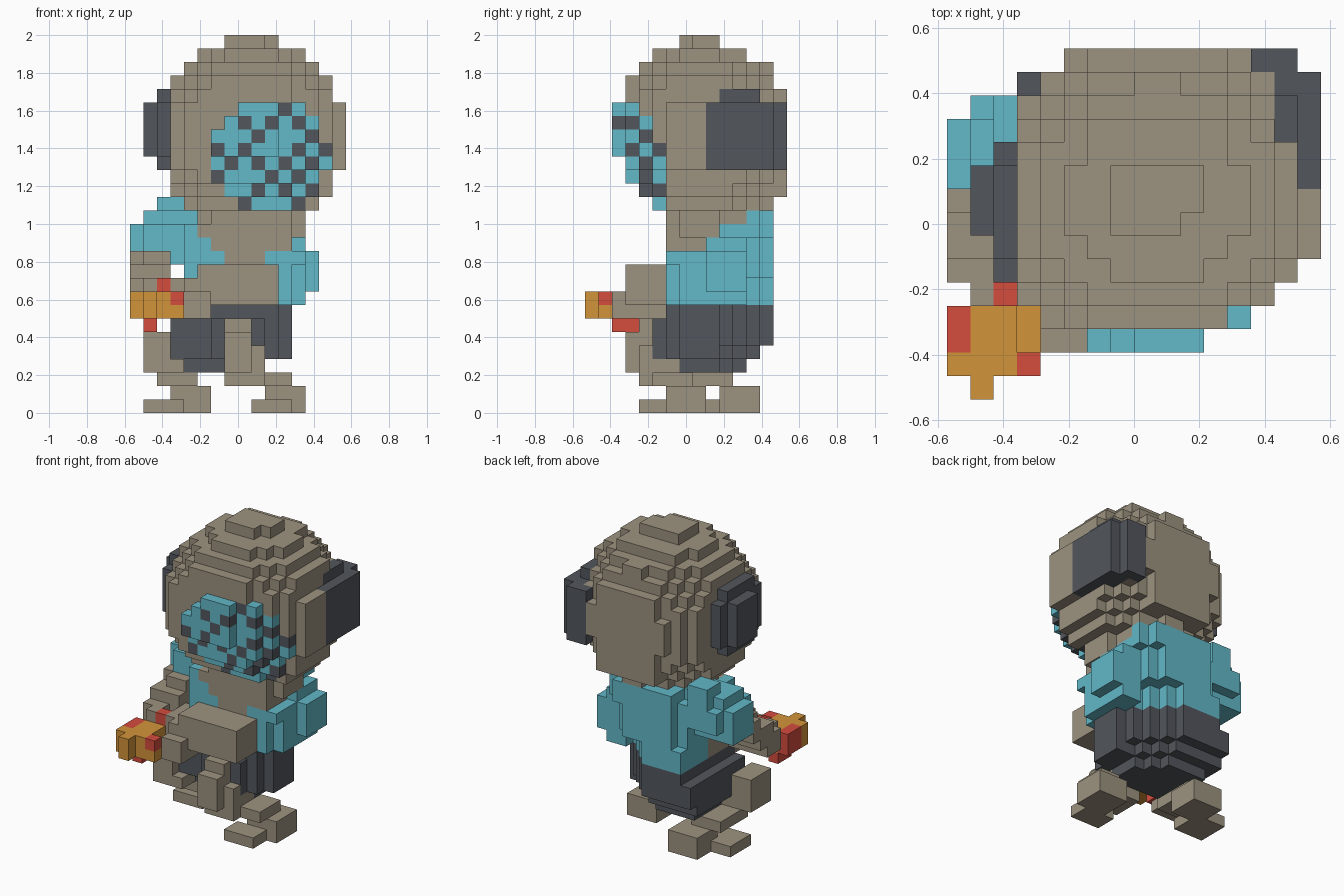
import bpy
import bmesh

default = bpy.data.objects.get("Cube")
if default:
    bpy.data.objects.remove(default, do_unlink=True)

UNIT = 2 / 28                     # block size
HALF_X, HALF_Y = 16 / 2, 15 / 2   # half the grid size in blocks


def make_material(name, rgb):
    mat = bpy.data.materials.new(name)
    mat.use_nodes = True
    color = (*rgb, 1)
    mat.diffuse_color = color
    mat.node_tree.nodes["Principled BSDF"].inputs["Base Color"].default_value = color
    return mat


materials = [
    make_material("tan_fabric", (.335, .29, .215)),
    make_material("teal_cloth", (.122, .48, .58)),
    make_material("dark_grey", (.084, .093, .107)),
    make_material("orange", (.65, .295, .042)),
    make_material("red", (.66, .072, .048)),
]
tan, teal, dark, orange, red = range(len(materials))
blocks = {}                       # cell -> (part name, colour)


def box(part, color, xs, ys, zs, cut=0):
    """Fill an inclusive range of cells, stepping off the left back corner."""
    for i in range(xs[0], xs[-1] + 1):
        for j in range(ys[0], ys[-1] + 1):
            if xs[-1] - i + ys[-1] - j < cut:
                continue
            for k in range(zs[0], zs[-1] + 1):
                blocks[i, j, k] = (part, color)


# Torso: teal garment around the turned back, plain chest in front
box("garment", teal, (4, 12), (8, 13), (8, 9), cut=5)
box("garment", teal, (4, 11), (8, 12), (10, 12), cut=1)
box("garment", teal, (5, 9), (13,), (10, 12))
box("garment", teal, (5, 11), (10, 13), (13,), cut=1)
box("garment", teal, (5, 11), (12, 13), (14,), cut=1)
box("garment", teal, (12,), (9, 11), (12,))
box("chest", tan, (5, 11), (6, 8), (8, 13))
box("chest", tan, (4,), (6, 9), (8, 9))
box("chest", tan, (12,), (7, 9), (13,))
box("garment", teal, (4, 6), (6, 7), (11,))
box("garment", teal, (4, 5), (6, 8), (12,))
box("garment", teal, (4,), (6, 9), (10, 13))
box("garment", teal, (10, 12), (6, 8), (11,))

# Left arm: teal sleeve, tan forearm crossing the front
box("left_sleeve", teal, (11,), (6, 11), (8, 11))
box("left_sleeve", teal, (12,), (7, 11), (8, 11))
box("left_sleeve", teal, (13,), (9, 11), (9, 11))
box("left_forearm", tan, (4, 10), (3, 5), (8, 9))
box("left_forearm", tan, (5, 10), (3, 5), (10,))
box("left_hand", tan, (4, 5), (2, 5), (7, 8))

# Right arm: raised teal sleeve, forearm reaching forward and down
box("right_sleeve", teal, (0, 3), (9, 11), (11, 13))
box("right_sleeve", teal, (1, 4), (8, 12), (12, 13))
box("right_sleeve", teal, (1, 4), (9, 11), (14,))
box("right_sleeve", teal, (2, 3), (11, 12), (14, 15))
box("right_sleeve", teal, (3,), (8,), (11,))
box("right_forearm", tan, (0, 2), (8,), (10, 11))
box("right_forearm", tan, (1, 2), (7,), (11,))
box("right_forearm", tan, (0, 2), (6, 7), (9, 10))
box("right_forearm", tan, (0, 1), (5, 6), (9,))
box("right_forearm", tan, (0, 2), (5, 6), (8,))
box("right_forearm", tan, (1, 3), (4, 6), (8,))
box("right_forearm", tan, (1, 2), (4,), (9,))
box("right_forearm", tan, (3,), (4, 6), (9,))

# Held tool in orange and red
box("tool", orange, (0, 2), (1, 3), (7, 8))
box("tool", orange, (3,), (1, 3), (7,))
box("tool", orange, (1,), (0,), (7, 8))
box("tool_grip", red, (0,), (2, 3), (7, 8))
box("tool_grip", red, (3,), (1,), (8,))
box("tool_grip", red, (2,), (4,), (9,))
box("tool_grip", red, (1,), (2, 3), (6,))

# Trousers, turned like the torso and narrowing downwards
box("trousers", dark, (4, 10), (6, 13), (7,), cut=3)
box("trousers", dark, (3, 10), (6, 13), (5, 6), cut=3)
box("trousers", dark, (3, 10), (6, 12), (4,), cut=3)
box("trousers", dark, (11,), (7, 9), (4, 7))
box("trousers", dark, (6, 9), (5,), (4, 6))
box("trousers", dark, (4, 9), (7, 11), (3,), cut=2)

# Left leg, stepping forward
box("left_leg", tan, (7, 8), (4,), (6,))
box("left_leg", tan, (7, 8), (3, 4), (3, 5))
box("left_leg", tan, (9,), (4,), (4,))
box("left_leg", tan, (7, 9), (4, 6), (2, 3))
box("left_leg", tan, (10, 11), (5, 7), (2,))
box("left_foot", tan, (10, 12), (6, 8), (0, 1))
box("left_foot", tan, (9, 11), (4, 5), (0,))

# Right leg, knee forward and foot trailing behind
box("right_leg", tan, (1, 2), (5, 7), (4, 5))
box("right_leg", tan, (1, 3), (5, 7), (3,))
box("right_leg", tan, (2, 4), (7, 10), (2,))
box("right_foot", tan, (3, 5), (10, 12), (0, 1))
box("right_foot", tan, (1, 3), (8, 10), (0,))

# Head: a ball of blocks with flattened sides and a receding chin
CENTER, RADIUS_SQ = (9, 8.58, 20.5), 51


def in_ball(cell):
    return sum((c + .5 - m) ** 2 for c, m in zip(cell, CENTER)) < RADIUS_SQ


for k in range(14, 27):
    for i in range(3, 15):
        # frontmost row: chin tucks in, left cheek steps back
        front = max(3, 20 - k, i - 9 + (k < 18), 4 if i == 12 else 3)
        for j in range(front, 15):
            if in_ball((i, j, k)) and (i, j, k) not in blocks:
                blocks[i, j, k] = ("head", tan)
box("head", tan, (7, 10), (7, 9), (27,))
del blocks[10, 7, 27]
box("head", tan, (15,), (6, 8), (18, 22))
box("head", tan, (6, 11), (14,), (16,))

# Ear pads
box("right_ear", dark, (2,), (5, 10), (19, 22))
box("right_ear", dark, (2,), (6, 9), (18, 23))
box("right_ear", dark, (1,), (7, 9), (19, 22))
box("left_ear", dark, (15,), (9, 13), (18, 22))
box("left_ear", dark, (14,), (11, 14), (18, 22))
box("left_ear", dark, (13,), (14,), (18, 22))
box("left_ear", dark, (14,), (10, 12), (23,))

# Visor: curved mask with a checker of dark dots
visor_rows = {22: (8, 12), 21: (7, 13), 20: (6, 13), 19: (6, 14),
              18: (6, 14), 17: (6, 13), 16: (7, 13), 15: (8, 12)}
blank = {(9, 22), (10, 19), (11, 20), (7, 20), (8, 17), (7, 16), (10, 15)}
for k, (first, last) in visor_rows.items():
    for i in range(first, last + 1):
        side = 2 if i < 11 else 3 if i < 13 else i - 9
        lower = 2 if k > 18 else 3 if k > 16 else 20 - k
        front = max(side, lower) + (i > 11 and k < 18)
        for j in range(2, front):
            blocks.pop((i, j, k), None)
        dot = (i + k) % 2 == 1 and (i, k) not in blank
        box("visor", dark if dot else teal, (i,), (front, front + 1), (k,))


# Turn each part into a mesh made of its exposed block faces
def build(part):
    bm = bmesh.new()
    corners = {}

    def corner(p):
        if p not in corners:
            corners[p] = bm.verts.new(((p[0] - HALF_X) * UNIT,
                                       (p[1] - HALF_Y) * UNIT, p[2] * UNIT))
        return corners[p]

    for cell, (name, color) in blocks.items():
        if name != part:
            continue
        for axis in range(3):
            u, v = (axis + 1) % 3, (axis + 2) % 3
            for step in (-1, 1):
                beside = list(cell)
                beside[axis] += step
                if tuple(beside) in blocks:
                    continue
                loop = []
                for du, dv in ((0, 0), (1, 0), (1, 1), (0, 1))[::step]:
                    p = list(cell)
                    p[axis] += step > 0
                    p[u] += du
                    p[v] += dv
                    loop.append(corner(tuple(p)))
                bm.faces.new(loop).material_index = color
    bmesh.ops.dissolve_limit(bm, angle_limit=.01, verts=bm.verts[:],
                             edges=bm.edges[:], delimit={'MATERIAL'})
    mesh = bpy.data.meshes.new(part)
    bm.to_mesh(mesh)
    bm.free()
    for mat in materials:
        mesh.materials.append(mat)
    bpy.context.collection.objects.link(bpy.data.objects.new(part, mesh))


for part in sorted({name for name, color in blocks.values()}):
    build(part)
